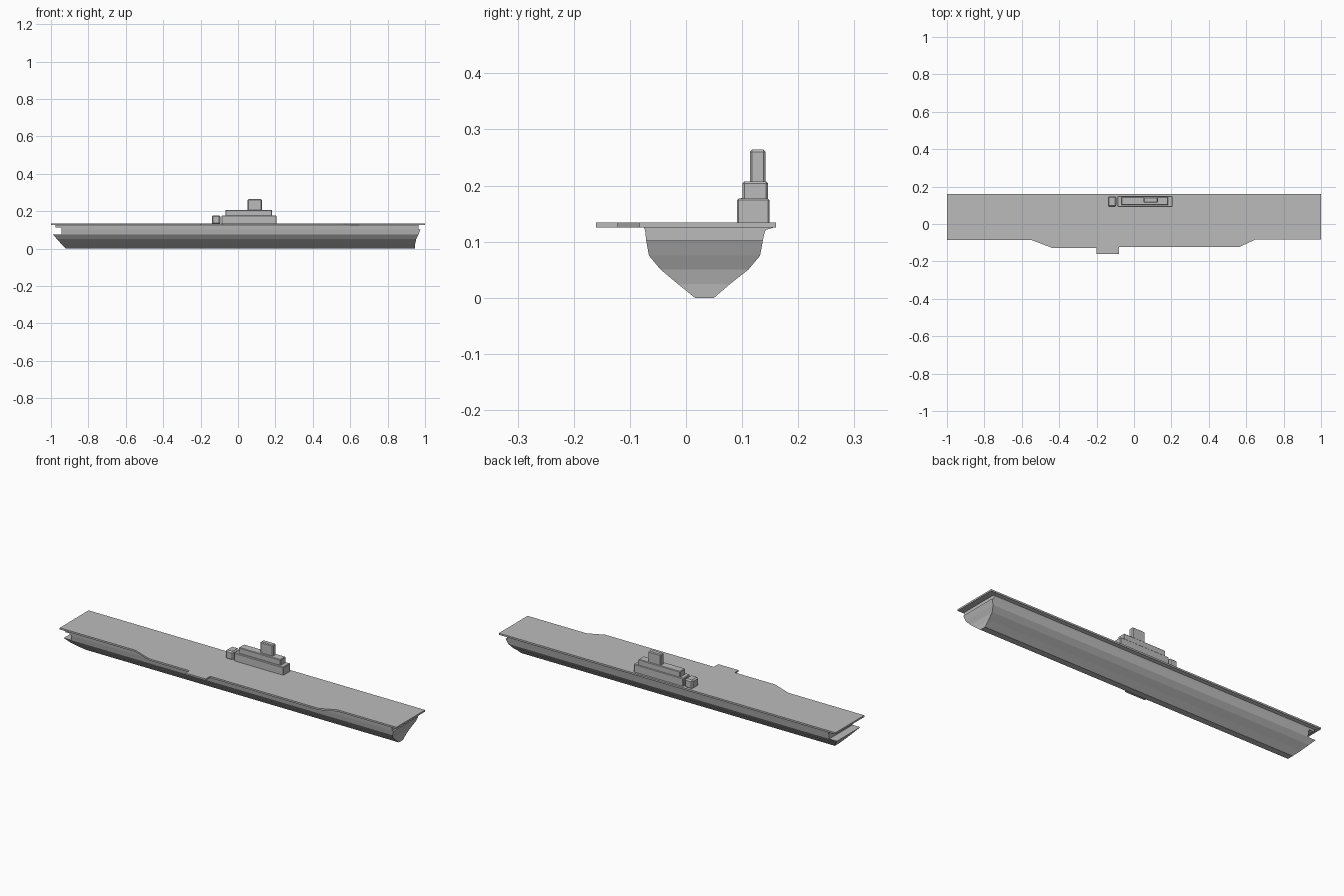
import bpy
import bmesh

cube = bpy.data.objects.get("Cube")
if cube:
    bpy.data.objects.remove(cube, do_unlink=True)

grey = bpy.data.materials.new("warship grey")
grey.use_nodes = True
colour = (0.5, 0.5, 0.5, 1)
grey.diffuse_color = colour
grey.node_tree.nodes["Principled BSDF"].inputs["Base Color"].default_value = colour


def finish(name, bm):
    bmesh.ops.recalc_face_normals(bm, faces=bm.faces[:])
    mesh = bpy.data.meshes.new(name)
    bm.to_mesh(mesh)
    bm.free()
    mesh.materials.append(grey)
    obj = bpy.data.objects.new(name, mesh)
    bpy.context.collection.objects.link(obj)
    return obj


def loft(name, rings):
    """Skin a stack of closed rings with the same number of points."""
    bm = bmesh.new()
    loops = [[bm.verts.new(p) for p in ring] for ring in rings]
    count = len(loops[0])
    for low, high in zip(loops, loops[1:]):
        for i in range(count):
            j = (i + 1) % count
            bm.faces.new((low[i], low[j], high[j], high[i]))
    bm.faces.new(loops[0])
    bm.faces.new(loops[-1])
    return finish(name, bm)


def rectangle(z, x0, x1, y0, y1):
    return [(x0, y0, z), (x1, y0, z), (x1, y1, z), (x0, y1, z)]


def block(name, x0, x1, y0, y1, z0, z1, chamfer):
    obj = loft(name, [rectangle(z, x0, x1, y0, y1) for z in (z0, z1)])
    mod = obj.modifiers.new("chamfer", "BEVEL")
    mod.width = chamfer
    mod.segments = 1
    return obj


# Hull: keel to gallery, with an open shelf at the -x end
loft("hull", [rectangle(*level) for level in (
    (0.0, -0.92, 0.945, 0.016, 0.05),
    (0.025, -0.945, 0.947, -0.015, 0.079),
    (0.05, -0.967, 0.953, -0.045, 0.111),
    (0.075, -0.99, 0.965, -0.066, 0.132),
    (0.075, -0.944, 0.965, -0.066, 0.132),
    (0.102, -0.944, 0.976, -0.071, 0.137),
    (0.102, -0.944, 0.966, -0.071, 0.137),
    (0.112, -0.944, 0.966, -0.072, 0.139),
    (0.112, -0.976, 0.966, -0.072, 0.139),
    (0.121, -0.976, 0.966, -0.073, 0.142),
    (0.125, -0.976, 0.966, -0.075, 0.156),
)])

# Flight deck with the widened side and its small platform
outline = [(-1, 0.16), (-1, -0.085), (-0.55, -0.085), (-0.44, -0.127),
           (-0.2, -0.127), (-0.2, -0.16), (-0.08, -0.16), (-0.08, -0.122),
           (0.565, -0.122), (0.65, -0.083), (1, -0.083), (1, 0.16)]
loft("flight_deck", [[(x, y, z) for x, y in outline] for z in (0.125, 0.134)])

# Island: stepped tiers, funnel tower and a separate gun house
block("island_lower_tier", -0.088, 0.206, 0.091, 0.149, 0.13, 0.177, 0.003)
block("island_upper_tier", -0.067, 0.182, 0.101, 0.146, 0.172, 0.207, 0.003)
block("island_tower", 0.052, 0.127, 0.114, 0.142, 0.2, 0.264, 0.004)
block("gun_house", -0.14, -0.094, 0.092, 0.148, 0.13, 0.178, 0.007)
